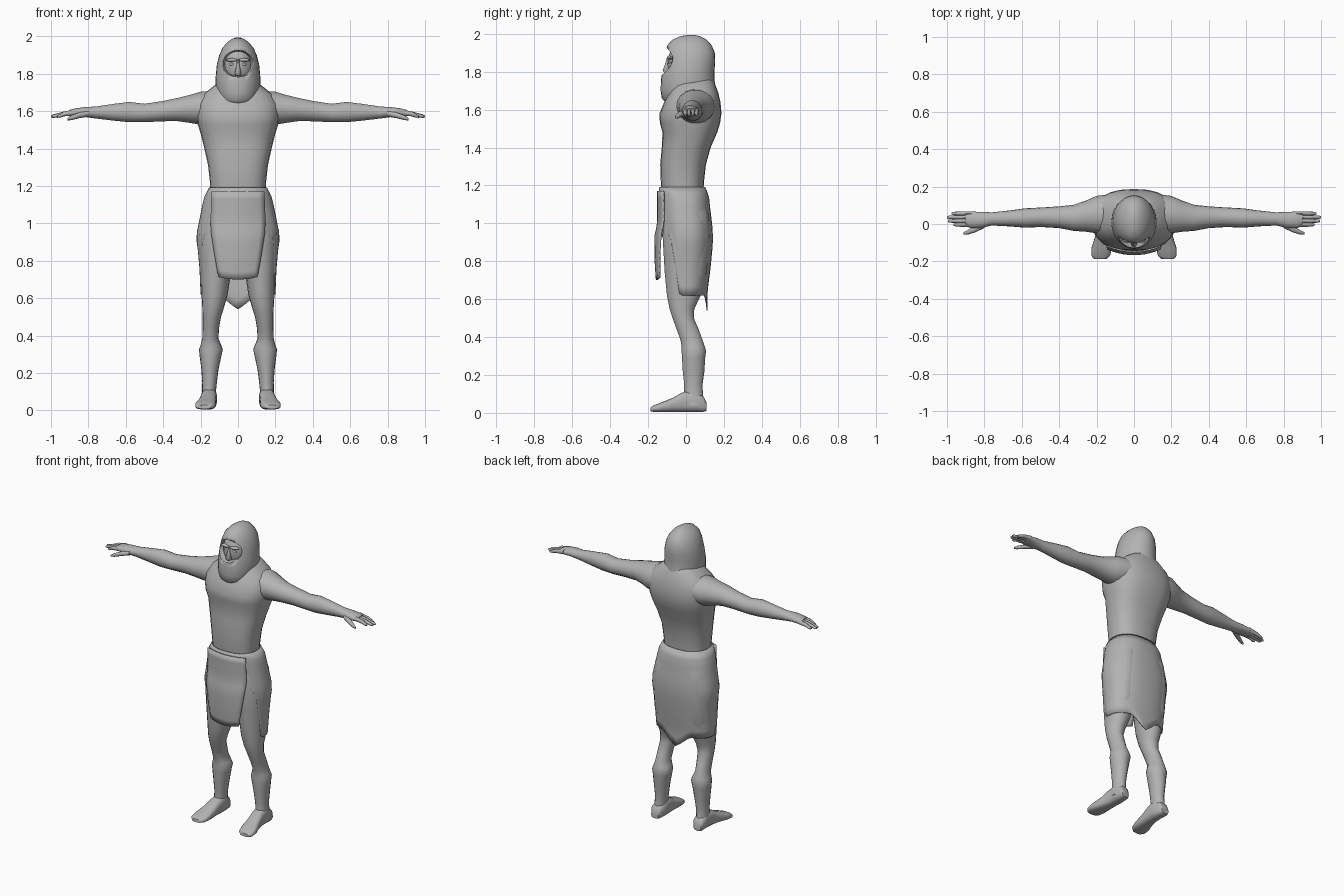
import bpy, bmesh, math
from mathutils import Vector

grey = bpy.data.materials.new("plain grey")
grey.diffuse_color = (0.45, 0.45, 0.45, 1)


def lerp_table(table, z):
    """Interpolate rows (key, values...) with descending keys."""
    if z >= table[0][0]:
        return table[0][1:]
    for a, b in zip(table, table[1:]):
        if z >= b[0]:
            t = (a[0] - z) / (a[0] - b[0])
            return [p + (q - p) * t for p, q in zip(a[1:], b[1:])]
    return table[-1][1:]


def finish(name, bm, mirror=False, thick=0):
    bmesh.ops.recalc_face_normals(bm, faces=bm.faces[:])
    me = bpy.data.meshes.new(name)
    bm.to_mesh(me)
    bm.free()
    me.materials.append(grey)
    ob = bpy.data.objects.new(name, me)
    bpy.context.collection.objects.link(ob)
    bpy.ops.object.select_all(action='DESELECT')
    bpy.context.view_layer.objects.active = ob
    ob.select_set(True)
    bpy.ops.object.shade_smooth_by_angle(angle=math.radians(50))
    if thick:
        m = ob.modifiers.new("thickness", 'SOLIDIFY')
        m.thickness, m.offset = thick, 0
    if mirror:
        ob.modifiers.new("mirror", 'MIRROR').use_mirror_merge = False
    return ob


def loft(name, axis, rings, mirror=False, n=18, power=2.0):
    """Rings are (position on axis, u centre, u radius, v low, v high)."""
    bm = bmesh.new()
    rows = []
    for p, uc, ru, lo, hi in rings:
        row = []
        for i in range(n):
            a = 2 * math.pi * i / n
            c, s = math.cos(a), math.sin(a)
            u = uc + ru * math.copysign(abs(c) ** (2 / power), c)
            v = (lo + hi) / 2 + (hi - lo) / 2 * math.copysign(abs(s) ** (2 / power), s)
            row.append(bm.verts.new({'x': (p, u, v), 'y': (u, p, v), 'z': (u, v, p)}[axis]))
        rows.append(row)
    for r, q in zip(rows, rows[1:]):
        for i in range(n):
            j = (i + 1) % n
            bm.faces.new((r[i], r[j], q[j], q[i]))
    bm.faces.new(rows[0])
    bm.faces.new(rows[-1])
    return finish(name, bm, mirror)


def sheet(name, nu, nv, f, closed=False, thick=0.01):
    """Cloth surface from f(u, v) with u, v in 0..1."""
    bm = bmesh.new()
    g = [[bm.verts.new(f(i / nu, j / nv)) for i in range(nu if closed else nu + 1)]
         for j in range(nv + 1)]
    for r, q in zip(g, g[1:]):
        for i in range(nu):
            k = (i + 1) % len(r)
            bm.faces.new((r[i], r[k], q[k], q[i]))
    return finish(name, bm, thick=thick)


def ball(name, centre, radii, mirror=False):
    bm = bmesh.new()
    bmesh.ops.create_uvsphere(bm, u_segments=24, v_segments=16, radius=1)
    for v in bm.verts:
        v.co = Vector(centre) + Vector([a * b for a, b in zip(v.co, radii)])
    return finish(name, bm, mirror)


# torso with chest ledge and sloping shoulders
loft("torso", 'z', [
    (1.13, 0, .145, -.125, .09), (1.22, 0, .15, -.133, .095), (1.31, 0, .16, -.136, .105),
    (1.40, 0, .18, -.128, .13), (1.48, 0, .20, -.124, .165), (1.53, 0, .215, -.138, .18),
    (1.58, 0, .222, -.14, .187), (1.64, 0, .22, -.115, .182), (1.69, 0, .185, -.09, .17),
    (1.73, 0, .135, -.07, .155), (1.78, 0, .07, -.05, .13)], n=24, power=2.5)

# arms, each with palm, fingers and thumb
loft("arm", 'x', [
    (.12, .05, .11, 1.53, 1.71), (.20, .05, .10, 1.525, 1.705), (.25, .043, .085, 1.535, 1.69),
    (.32, .033, .07, 1.545, 1.672), (.40, .036, .058, 1.545, 1.655), (.50, .036, .052, 1.54, 1.64),
    (.58, .032, .052, 1.54, 1.65), (.66, .03, .043, 1.548, 1.64), (.76, .027, .035, 1.56, 1.625),
    (.82, .022, .043, 1.568, 1.622), (.87, .022, .044, 1.57, 1.615), (.90, .026, .038, 1.57, 1.607)],
     mirror=True)
for i, tip in enumerate((.965, .995, 1.0, .975)):
    y = -.004 + .02 * i
    loft("finger", 'x', [(.87, y, .012, 1.578, 1.61), (.93, y, .011, 1.572, 1.598),
                         (tip - .01, y, .009, 1.564, 1.582), (tip, y, .005, 1.567, 1.577)],
         mirror=True, n=8)
loft("thumb", 'x', [(.80, 0, .022, 1.57, 1.605), (.85, -.028, .017, 1.562, 1.592),
                    (.89, -.045, .012, 1.552, 1.577), (.912, -.05, .006, 1.55, 1.562)],
     mirror=True, n=8)

# legs with boot cuff, then feet
loft("leg", 'z', [
    (1.16, .08, .08, -.11, .09), (1.05, .10, .098, -.122, .12), (.93, .11, .105, -.125, .128),
    (.84, .115, .095, -.12, .12), (.74, .12, .083, -.114, .11), (.62, .125, .07, -.102, .08),
    (.55, .133, .058, -.088, .045), (.50, .14, .049, -.072, .042), (.44, .145, .044, -.05, .068),
    (.385, .148, .043, -.03, .088), (.35, .145, .055, -.024, .10), (.325, .145, .064, -.024, .107),
    (.29, .147, .058, -.022, .102), (.22, .15, .046, -.018, .098), (.15, .152, .039, -.01, .088),
    (.10, .155, .037, -.01, .09), (.04, .16, .038, -.02, .1)], mirror=True)
loft("foot", 'y', [
    (.108, .158, .026, .01, .055), (.09, .157, .038, .005, .09), (.03, .154, .042, .005, .12),
    (-.02, .157, .042, .005, .108), (-.07, .163, .046, .005, .08), (-.13, .173, .055, .005, .055),
    (-.17, .178, .050, .005, .04), (-.188, .18, .032, .008, .028)], mirror=True, power=2.8)

# wrapped skirt: short in front, long behind, with a pointed tail
SKIRT = [(1.19, .152, -.138, .10), (1.16, .172, -.142, .117), (1.10, .187, -.138, .122),
         (1.0, .207, -.135, .135), (.93, .222, -.133, .14), (.86, .212, -.13, .136),
         (.76, .203, -.122, .126), (.62, .197, -.108, .108), (.52, .18, -.1, .112)]


def skirt(u, v):
    a = 2 * math.pi * u
    c, s = math.cos(a), math.sin(a)
    hem = .62 + .31 * min(1, max(0, (-s - .25) / .3))
    if s > 0:
        hem -= .08 * max(0, 1 - abs(c) / .45)
    z = 1.19 + (hem - 1.19) * v
    rx, lo, hi = lerp_table(SKIRT, z)
    c, s = [math.copysign(abs(k) ** .85, k) for k in (c, s)]
    return rx * c, (lo + hi) / 2 + (hi - lo) / 2 * s, z


sheet("skirt", 48, 12, skirt, closed=True, thick=.006)

# hanging front flap
FLAP = [(1.17, .14, -.148), (1.0, .146, -.148), (.93, .142, -.163), (.80, .122, -.162),
        (.70, .104, -.155)]


def flap(u, v):
    z = 1.17 - .47 * v
    w, y = lerp_table(FLAP, z)
    x = w * (2 * u - 1)
    return x, y + 1.5 * x * x, z + 1.2 * v * x * x


sheet("front_flap", 10, 12, flap, thick=.008)

# hood and scarf, with the face opening cut out
hood = loft("hood", 'z', [
    (1.63, 0, .10, -.10, .15), (1.66, 0, .108, -.128, .16), (1.70, 0, .118, -.134, .158),
    (1.76, 0, .121, -.132, .15), (1.80, 0, .118, -.125, .15), (1.85, 0, .113, -.118, .154),
    (1.90, 0, .10, -.11, .152), (1.94, 0, .082, -.098, .135), (1.97, 0, .055, -.07, .108),
    (1.987, 0, .03, -.03, .075), (1.994, 0, .01, .01, .045)], n=28)
cutter = ball("face_cutter", (0, -.13, 1.855), (.092, .125, .072))
cutter.hide_render = True
cut = hood.modifiers.new("face opening", 'BOOLEAN')
cut.operation, cut.object, cut.solver = 'DIFFERENCE', cutter, 'EXACT'
bpy.context.view_layer.objects.active = hood
bpy.ops.object.modifier_apply(modifier=cut.name)
bpy.data.objects.remove(cutter)

# face inside the hood: head, brow, nose, eyes
ball("face", (0, -.02, 1.84), (.078, .078, .11))
ball("brow", (.03, -.082, 1.873), (.034, .018, .01), mirror=True)
ball("eye", (.03, -.08, 1.85), (.016, .014, .009), mirror=True)
loft("nose", 'z', [(1.88, 0, .008, -.1, -.07), (1.84, 0, .01, -.112, -.07),
                   (1.805, 0, .017, -.124, -.07), (1.79, 0, .014, -.112, -.07)], n=10)
